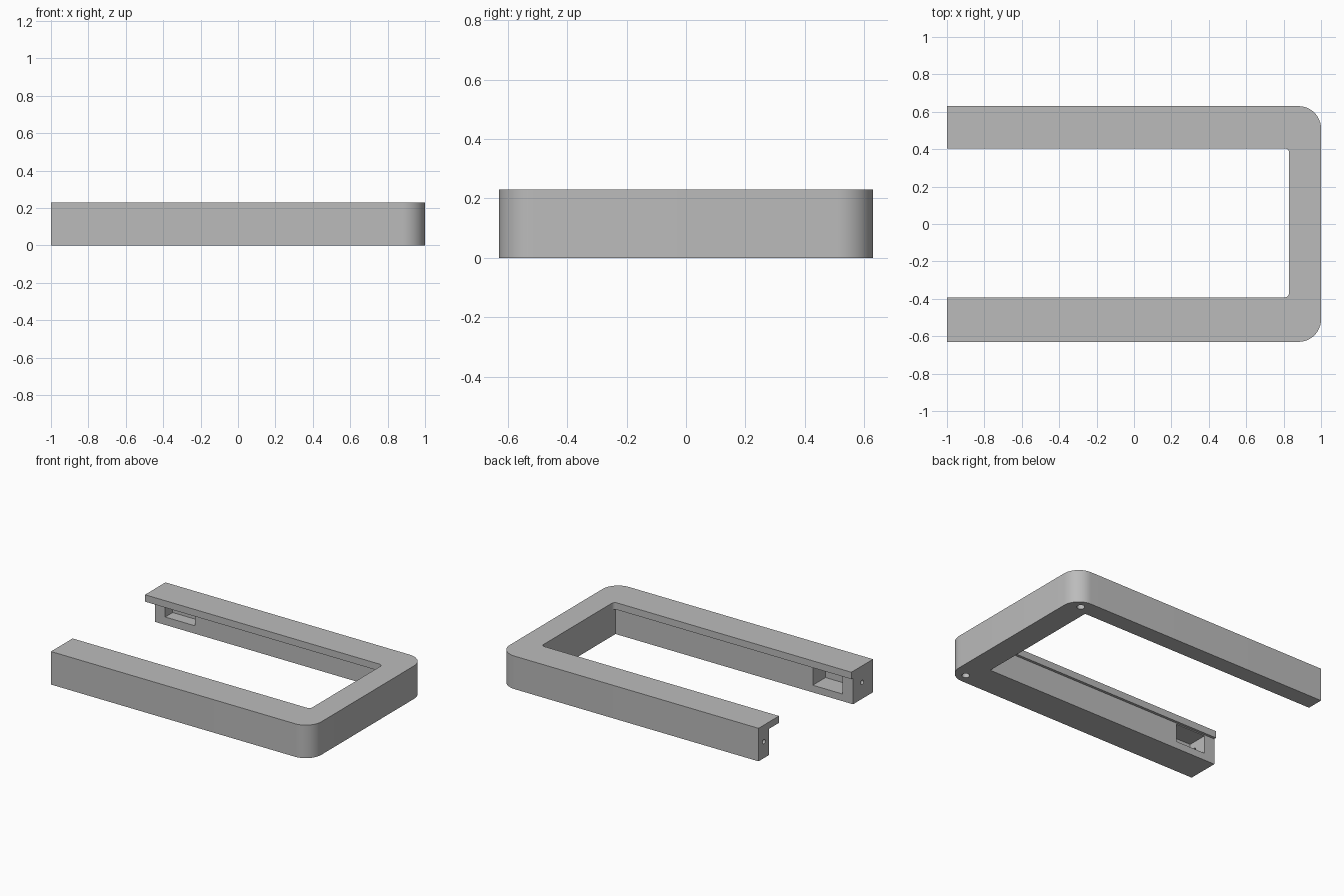
import bpy, bmesh, math
from mathutils import Matrix

if "Cube" in bpy.data.objects:
    bpy.data.objects.remove(bpy.data.objects["Cube"])

grey = bpy.data.materials.new("plain_grey")
grey.diffuse_color = (0.5, 0.5, 0.5, 1)
grey.use_nodes = True
grey.node_tree.nodes["Principled BSDF"].inputs["Base Color"].default_value = grey.diffuse_color


def prism(name, pts, z0, z1):
    """Extrude a flat outline from z0 to z1."""
    bm = bmesh.new()
    face = bm.faces.new([bm.verts.new((x, y, z0)) for x, y in pts])
    ext = bmesh.ops.extrude_face_region(bm, geom=[face])
    bmesh.ops.translate(bm, vec=(0, 0, z1 - z0),
                        verts=[v for v in ext["geom"] if isinstance(v, bmesh.types.BMVert)])
    bmesh.ops.recalc_face_normals(bm, faces=bm.faces[:])
    return to_object(name, bm)


def cylinder(name, r, depth, matrix):
    bm = bmesh.new()
    bmesh.ops.create_cone(bm, cap_ends=True, segments=32, radius1=r, radius2=r,
                          depth=depth, matrix=matrix)
    return to_object(name, bm)


def to_object(name, bm):
    me = bpy.data.meshes.new(name)
    bm.to_mesh(me)
    bm.free()
    me.materials.append(grey)
    ob = bpy.data.objects.new(name, me)
    bpy.context.collection.objects.link(ob)
    return ob


def outline(x0, x1, y0, y1, r=0.0, n=12):
    """Rectangle whose two right-hand corners are rounded by r."""
    if r == 0:
        return [(x0, y0), (x1, y0), (x1, y1), (x0, y1)]
    pts = [(x0, y0)]
    for cy, start in ((y0 + r, -90), (y1 - r, 0)):
        for i in range(n + 1):
            a = math.radians(start + 90 * i / n)
            pts.append((x1 - r + r * math.cos(a), cy + r * math.sin(a)))
    return pts + [(x0, y1)]


# solid outer block with two rounded corners
frame = prism("u_frame", outline(-1, 1, -0.63, 0.63, 0.12), 0, 0.23)

# lower opening (leaves the top lip), then the upper opening
cutters = [
    prism("lower_opening", outline(-1.2, 0.83, -0.41, 0.513), -0.1, 0.182),
    prism("upper_opening", outline(-1.2, 0.83, -0.392, 0.405, 0.025), 0.1, 0.4),
    # side pockets near the arm ends
    prism("thick_arm_pocket", outline(-0.92, -0.69, -0.55, -0.3), 0.05, 0.175),
    prism("thin_arm_pocket", outline(-0.92, -0.69, 0.45, 0.595), 0.055, 0.175),
]
# screw holes from the arm ends into the pockets
for y in (-0.51, 0.57):
    cutters.append(cylinder("end_hole", 0.015, 0.25, Matrix.Translation((-1.0, y, 0.115))
                            @ Matrix.Rotation(math.pi / 2, 4, 'Y')))
# blind holes under the rounded corners
for y in (-0.56, 0.56):
    cutters.append(cylinder("bottom_hole", 0.025, 0.2, Matrix.Translation((0.905, y, 0))))

bpy.context.view_layer.objects.active = frame
for c in cutters:
    c.hide_render = True
    mod = frame.modifiers.new(c.name, 'BOOLEAN')
    mod.operation = 'DIFFERENCE'
    mod.solver = 'EXACT'
    mod.object = c
    bpy.ops.object.modifier_apply(modifier=mod.name)
for c in cutters:
    bpy.data.objects.remove(c)

# smooth the rounded corners, keep edges sharp
frame.select_set(True)
bpy.ops.object.shade_smooth_by_angle(angle=math.radians(30))
